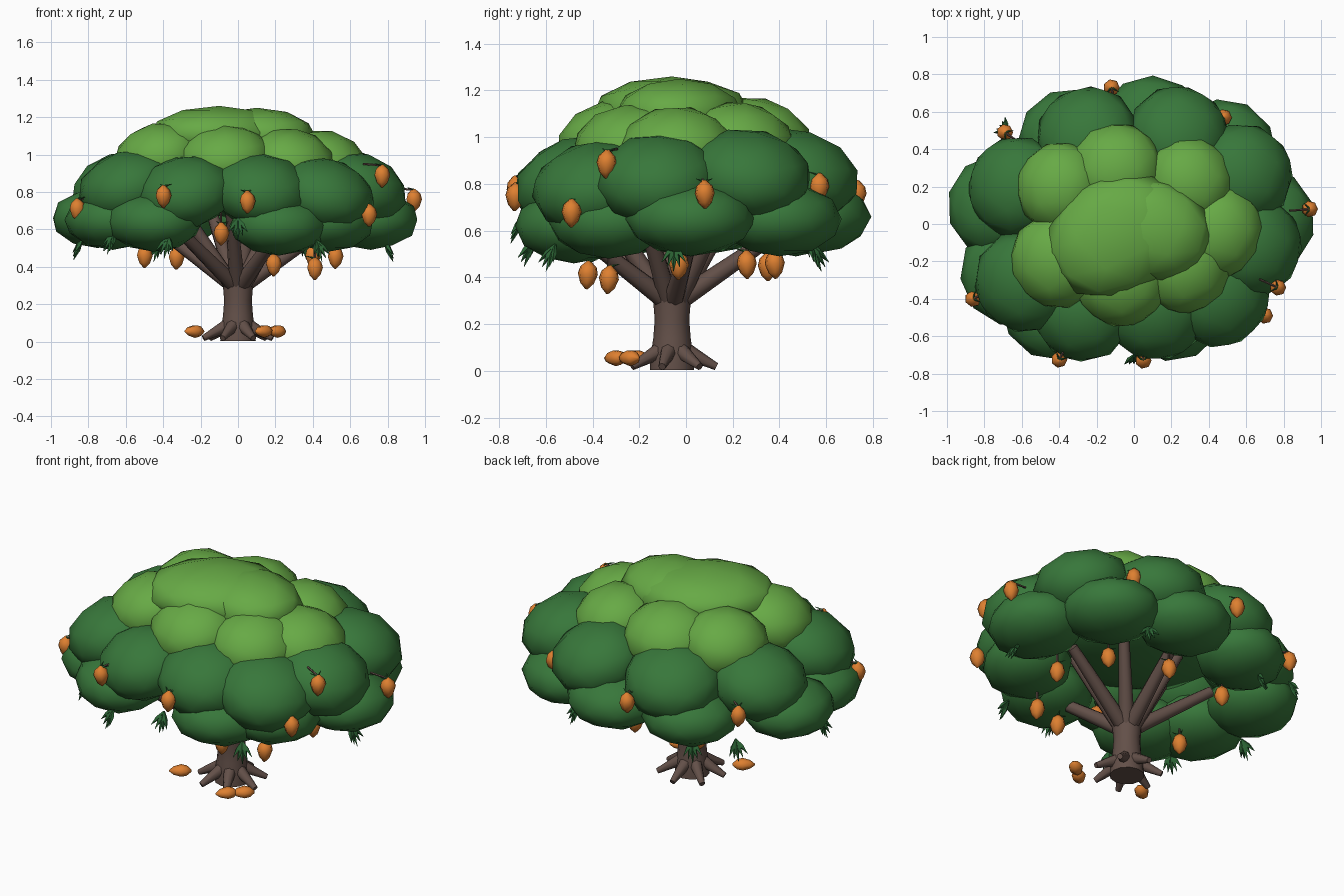
import bpy, bmesh, math, random
from mathutils import Vector, Matrix

random.seed(4)
if "Cube" in bpy.data.objects:
    bpy.data.objects.remove(bpy.data.objects["Cube"], do_unlink=True)


def material(name, colour):
    m = bpy.data.materials.new(name)
    m.use_nodes = True
    m.diffuse_color = (*colour, 1)
    bsdf = m.node_tree.nodes["Principled BSDF"]
    bsdf.inputs["Base Color"].default_value = (*colour, 1)
    bsdf.inputs["Roughness"].default_value = 0.9
    return m


BARK = material("bark brown", (0.125, 0.08, 0.066))
DARK = material("dark leaf green", (0.039, 0.185, 0.043))
LIGHT = material("light leaf green", (0.135, 0.4, 0.06))
SPRIG = material("sprig green", (0.025, 0.13, 0.035))
ORANGE = material("fruit orange", (0.73, 0.215, 0.03))


def finish(bm, name, mat, angle=None):
    """Turn a bmesh into an object; smooth it up to the given angle."""
    bmesh.ops.recalc_face_normals(bm, faces=bm.faces)
    mesh = bpy.data.meshes.new(name)
    bm.to_mesh(mesh)
    bm.free()
    mesh.materials.append(mat)
    obj = bpy.data.objects.new(name, mesh)
    bpy.context.collection.objects.link(obj)
    if angle:
        bpy.ops.object.select_all(action='DESELECT')
        obj.select_set(True)
        bpy.context.view_layer.objects.active = obj
        bpy.ops.object.shade_smooth_by_angle(angle=math.radians(angle))


def limb(bm, a, b, r1, r2, sides=8):
    """Tapered round limb between two points."""
    a, b = Vector(a), Vector(b)
    d = b - a
    turn = d.to_track_quat('Z', 'Y').to_matrix().to_4x4()
    bmesh.ops.create_cone(bm, cap_ends=True, segments=sides, radius1=r1, radius2=r2,
                          depth=d.length, matrix=Matrix.Translation((a + b) / 2) @ turn)


def lathe(bm, profile, sides, matrix):
    """Closed solid of revolution from (radius, height) pairs."""
    rings = []
    for r, z in profile:
        rings.append([bm.verts.new(matrix @ Vector((r * math.cos(t), r * math.sin(t), z)))
                      for t in (math.tau * i / sides for i in range(sides))])
    for lo, hi in zip(rings, rings[1:]):
        for i in range(sides):
            j = (i + 1) % sides
            bm.faces.new((lo[i], lo[j], hi[j], hi[i]))
    bm.faces.new(rings[0])
    bm.faces.new(rings[-1])


def leaf_clump(name, mat, centre, size, tilt=0):
    """Squashed low-poly ball of foliage, its outer side tilted down."""
    bm = bmesh.new()
    bmesh.ops.create_icosphere(bm, subdivisions=2, radius=1)
    spin = Matrix.Rotation(random.uniform(0, math.tau), 4, 'Z')
    heading = Matrix.Rotation(math.atan2(centre[1], centre[0]), 4, 'Z')
    droop = Matrix.Rotation(math.radians(tilt), 4, 'Y')
    bm.transform(Matrix.Translation(centre) @ heading @ droop @ Matrix.Diagonal((*size, 1)) @ spin)
    finish(bm, name, mat, 80)


# Trunk
BASE = Vector((0, -0.06, 0))
bm = bmesh.new()
lathe(bm, [(0.095, 0.004), (0.092, 0.06), (0.08, 0.14), (0.074, 0.22), (0.083, 0.33), (0.05, 0.36)],
      12, Matrix.Translation(BASE))
finish(bm, "trunk", BARK, 50)

# Roots
for i in range(7):
    t = math.tau * (i + 0.75) / 7
    out = Vector((math.cos(t), math.sin(t), 0))
    bm = bmesh.new()
    limb(bm, BASE + out * 0.06 + Vector((0, 0, 0.085)), BASE + out * 0.19 + Vector((0, 0, 0.018)),
         0.036, 0.016)
    finish(bm, f"root_{i + 1}", BARK, 50)

# Branches, alternately spreading and steep
for i in range(10):
    t = math.tau * (i + 0.3) / 10
    out = Vector((math.cos(t), math.sin(t), 0))
    reach, top = ((0.47, 0.6), (0.3, 0.7))[i % 2]
    bm = bmesh.new()
    limb(bm, BASE + out * 0.035 + Vector((0, 0, 0.305)), BASE + out * reach + Vector((0, 0, top)),
         0.044, 0.03)
    finish(bm, f"branch_{i + 1}", BARK, 50)

# Foliage tiers: x, y, z of each clump
lower = [(-0.45, -0.47, 0.64), (0.22, -0.48, 0.62), (0.48, -0.33, 0.64), (0.71, 0.02, 0.65),
         (0.5, 0.4, 0.65), (0.1, 0.54, 0.66), (-0.36, 0.47, 0.65), (-0.75, 0.1, 0.66),
         (-0.67, -0.27, 0.65)]
middle = [(-0.59, -0.31, 0.83), (-0.28, -0.48, 0.8), (0.12, -0.47, 0.81), (0.46, -0.39, 0.79),
          (0.64, -0.12, 0.82), (0.59, 0.27, 0.84), (0.24, 0.48, 0.84), (-0.25, 0.47, 0.83),
          (-0.63, 0.2, 0.82)]
upper = [(-0.42, -0.2, 0.99), (-0.07, -0.31, 0.98), (0.28, -0.24, 0.96), (0.46, -0.04, 0.95),
         (0.3, 0.23, 0.97), (-0.1, 0.3, 0.99), (-0.4, 0.2, 0.99)]
tiers = [("lower", lower, DARK, (0.25, 0.27, 0.16), 0),
         ("middle", middle, DARK, (0.265, 0.27, 0.19), 18),
         ("upper", upper, LIGHT, (0.24, 0.25, 0.18), 14)]
for tier, spots, mat, size, tilt in tiers:
    for i, spot in enumerate(spots):
        k = random.uniform(0.98, 1.04)
        leaf_clump(f"{tier}_foliage_{i + 1}", mat, spot, (size[0] * k, size[1] * k, size[2]), tilt)
leaf_clump("foliage_core", DARK, (0, 0, 0.86), (0.55, 0.5, 0.2))
leaf_clump("crown_foliage", LIGHT, (-0.1, -0.06, 1.11), (0.39, 0.32, 0.15))
leaf_clump("crown_side_foliage", LIGHT, (0.1, -0.03, 1.1), (0.32, 0.27, 0.15))

# Fruit: a plump body with pointed ends
FRUIT = [(0.005, -0.066), (0.03, -0.04), (0.044, 0), (0.036, 0.03), (0.008, 0.056)]


def fruit(name, spot, turn):
    bm = bmesh.new()
    lathe(bm, FRUIT, 7, Matrix.Translation(spot) @ turn)
    finish(bm, name, ORANGE, 55)


outer = [(-0.86, -0.4, 0.71), (-0.4, -0.725, 0.78), (0.05, -0.73, 0.75), (0.7, -0.49, 0.68),
         (0.77, -0.34, 0.89), (0.94, 0.08, 0.76), (0.48, 0.57, 0.79), (-0.12, 0.73, 0.76),
         (-0.69, 0.49, 0.74)]
inner = [(-0.5, -0.21, 0.46), (-0.33, 0.35, 0.45), (-0.09, -0.42, 0.58), (0.19, -0.42, 0.415),
         (0.41, -0.33, 0.395), (0.52, -0.03, 0.455), (0.07, 0.38, 0.46), (0.4, 0.26, 0.46)]
for i, spot in enumerate(outer + inner):
    tilt = Matrix.Rotation(random.uniform(-0.12, 0.12), 4, 'X')
    fruit(f"hanging_fruit_{i + 1}", spot, tilt)
    # Twig, reaching into the foliage
    p = Vector(spot) + Vector((0, 0, 0.05))
    inward = Vector((-spot[0], -spot[1], 0)).normalized()
    low = i >= len(outer)
    end = p + (Vector((0, 0, 0.12)) if low else inward * 0.11 + Vector((0, 0, 0.01)))
    bm = bmesh.new()
    limb(bm, p, end, 0.006, 0.006, 5)
    finish(bm, f"fruit_twig_{i + 1}", BARK, 60)
    # Pair of small leaves beside the twig
    bm = bmesh.new()
    side = Vector((-inward.y, inward.x, 0))
    for s in (-1, 1):
        limb(bm, p, p + side * s * 0.035 + inward * 0.03 + Vector((0, 0, 0.012)), 0.007, 0.001, 4)
    finish(bm, f"fruit_leaves_{i + 1}", SPRIG)

# Fallen fruit lying on the ground
for i, (x, y, heading) in enumerate([(-0.23, -0.21, 0.6), (0.14, -0.3, 0.8), (0.21, -0.24, 0.7)]):
    lay = Matrix.Rotation(heading, 4, 'Z') @ Matrix.Rotation(math.pi / 2, 4, 'Y')
    fruit(f"fallen_fruit_{i + 1}", (x, y, 0.055), lay @ Matrix.Diagonal((0.8, 0.9, 1, 1)))

# Leaf sprigs drooping from the canopy edge
sprigs = [(-0.37, -0.65, 0.56), (0, -0.7, 0.66), (0.42, -0.56, 0.54), (0.78, -0.05, 0.54),
          (0.34, 0.53, 0.55), (-0.42, 0.54, 0.54), (-0.68, 0.5, 0.6), (-0.83, -0.08, 0.55),
          (-0.66, -0.48, 0.58)]
for i, spot in enumerate(sprigs):
    p = Vector(spot)
    outward = Vector((p.x, p.y, 0)).normalized()
    side = Vector((-outward.y, outward.x, 0))
    bm = bmesh.new()
    for s in (-2, -1, 0, 1, 2):
        tip = p + side * s * 0.026 + outward * 0.05 - Vector((0, 0, 0.115 - abs(s) * 0.02))
        mid = p.lerp(tip, 0.5)
        limb(bm, p, mid, 0.005, 0.013, 4)
        limb(bm, mid, tip, 0.013, 0.001, 4)
    finish(bm, f"leaf_sprig_{i + 1}", SPRIG)
